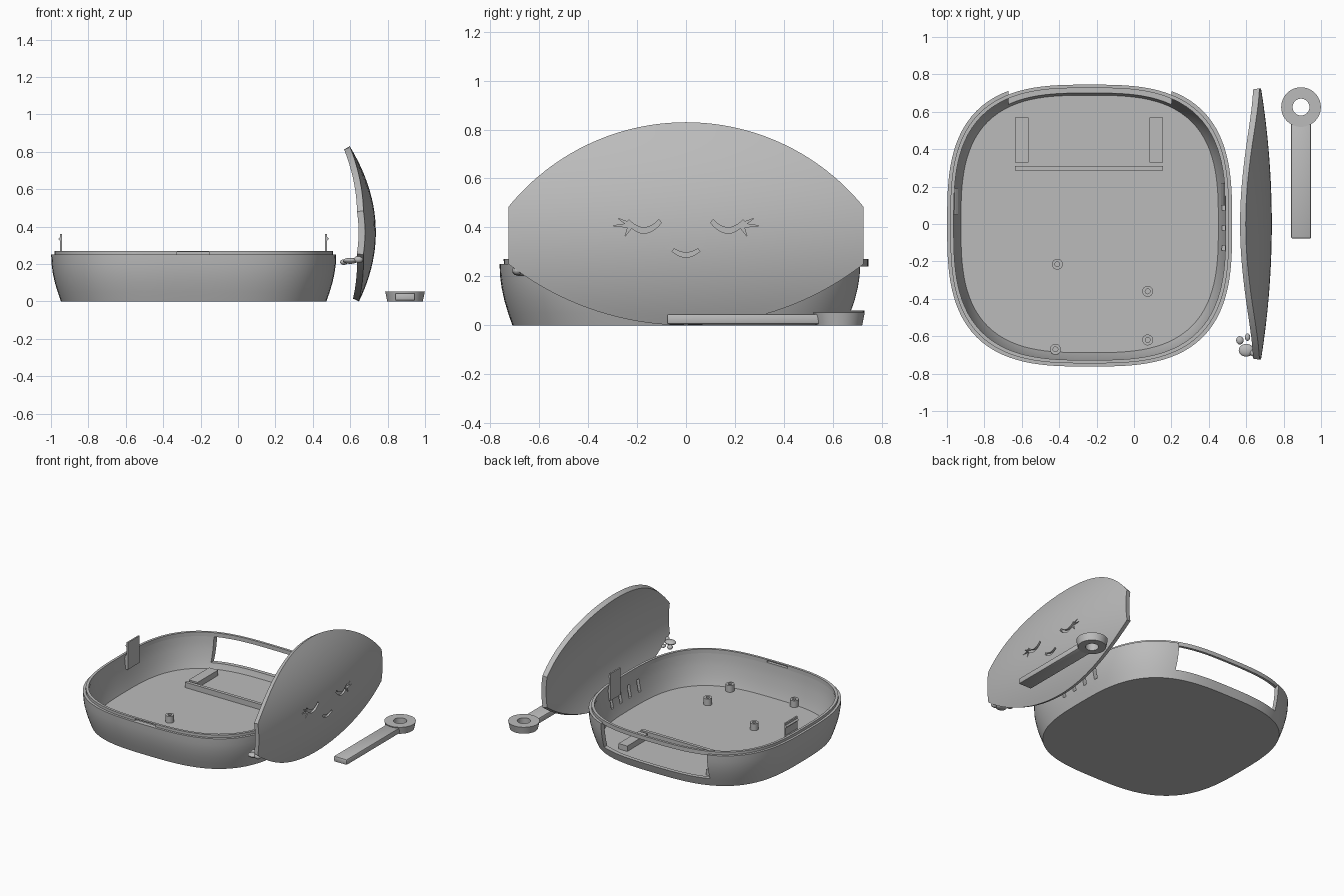
import bpy, bmesh, math
from mathutils import Vector

cube = bpy.data.objects.get("Cube")
if cube:
    bpy.data.objects.remove(cube, do_unlink=True)

grey = bpy.data.materials.new("plain_grey")
grey.use_nodes = True
grey.diffuse_color = (0.5, 0.5, 0.5, 1)
grey.node_tree.nodes["Principled BSDF"].inputs["Base Color"].default_value = (0.5, 0.5, 0.5, 1)

CX = -0.237   # tray centre


def finish(name, bm, recalc=True):
    if recalc:
        bmesh.ops.recalc_face_normals(bm, faces=bm.faces)
    me = bpy.data.meshes.new(name)
    bm.to_mesh(me)
    bm.free()
    me.materials.append(grey)
    ob = bpy.data.objects.new(name, me)
    bpy.context.scene.collection.objects.link(ob)
    return ob


def activate(ob):
    bpy.ops.object.select_all(action='DESELECT')
    ob.select_set(True)
    bpy.context.view_layer.objects.active = ob


def smooth(ob):
    activate(ob)
    bpy.ops.object.shade_smooth_by_angle(angle=math.radians(30))


def cut(target, cutter):
    activate(target)
    mod = target.modifiers.new("cut", 'BOOLEAN')
    mod.operation = 'DIFFERENCE'
    mod.solver = 'EXACT'
    mod.object = cutter
    bpy.ops.object.modifier_apply(modifier=mod.name)
    bpy.data.objects.remove(cutter, do_unlink=True)


def box(name, x, y, z):
    bm = bmesh.new()
    bmesh.ops.create_cube(bm, size=1)
    for v in bm.verts:
        v.co = [a[0] + (c + 0.5) * (a[1] - a[0]) for a, c in zip((x, y, z), v.co)]
    return finish(name, bm)


def loft(name, profile, centre, power=2, n=128, ring=False):
    """Stack superellipse rings of (radius, z); ring=True closes them into a band."""
    bm = bmesh.new()
    loops = []
    for r, z in profile:
        loop = []
        for i in range(n):
            a = 2 * math.pi * i / n
            c, s = math.cos(a), math.sin(a)
            k = r / (abs(c) ** power + abs(s) ** power) ** (1 / power)
            loop.append(bm.verts.new((centre[0] + k * c, centre[1] + k * s, z)))
        loops.append(loop)
    pairs = list(zip(loops, loops[1:]))
    if ring:
        pairs.append((loops[-1], loops[0]))
    else:
        bm.faces.new(loops[0])
        bm.faces.new(loops[-1])
    for a, b in pairs:
        for i in range(n):
            j = (i + 1) % n
            bm.faces.new((a[i], a[j], b[j], b[i]))
    return finish(name, bm)


# Tray shell with curved walls, an open back and vent slots
outer = [(0.71, 0), (0.727, 0.05), (0.742, 0.1), (0.753, 0.15), (0.76, 0.2), (0.762, 0.25)]
inner = [(0.73, 0.25), (0.727, 0.2), (0.72, 0.15), (0.71, 0.1), (0.698, 0.05), (0.688, 0.02)]
tray = loft("tray", outer + inner, (CX, 0), power=3)
cut(tray, box("back_cutter", (-0.67, 0.2), (0.5, 1), (0.06, 0.4)))
for i in range(4):
    y = 0.195 - i * 0.108
    cut(tray, box("vent_cutter", (0.4, 0.6), (y - 0.014, y + 0.014), (0.09, 0.18)))
smooth(tray)

# Rim lip that bridges the open back, with a catch slot in front
lip = loft("rim_lip", [(0.745, 0.24), (0.745, 0.27), (0.727, 0.27), (0.727, 0.24)],
           (CX, 0), power=3, ring=True)
cut(lip, box("catch_cutter", (-0.325, -0.155), (-0.8, -0.7), (0.25, 0.263)))
smooth(lip)

# Snap clips on both side walls
for name, side, y0, y1 in (("right_clip", -1, 0.05, 0.19), ("left_clip", 1, 0.1, 0.22)):
    bm = bmesh.new()
    shape = [(0.703, 0.16), (0.703, 0.36), (0.714, 0.36), (0.714, 0.345),
             (0.724, 0.335), (0.714, 0.325), (0.714, 0.27), (0.73, 0.25), (0.72, 0.16)]
    face = bm.faces.new([bm.verts.new((CX + side * r, y0, z)) for r, z in shape])
    ext = bmesh.ops.extrude_face_region(bm, geom=[face], use_keep_orig=True)
    moved = [g for g in ext["geom"] if isinstance(g, bmesh.types.BMVert)]
    bmesh.ops.translate(bm, verts=moved, vec=(0, y1 - y0, 0))
    finish(name, bm)

# Floor ribs
box("right_floor_rib", (-0.635, -0.563), (0.33, 0.57), (0.015, 0.06))
box("left_floor_rib", (0.083, 0.155), (0.33, 0.57), (0.015, 0.06))
box("cross_floor_rib", (-0.635, 0.155), (0.286, 0.31), (0.015, 0.06))

# Hollow screw posts
for i, p in enumerate([(-0.41, -0.215), (0.073, -0.36), (0.073, -0.62), (-0.42, -0.67)]):
    smooth(loft(f"screw_post_{i + 1}", [(0.029, 0.015), (0.029, 0.07), (0.013, 0.07), (0.013, 0.015)],
                p, n=24, ring=True))


# Domed face panel standing on its edge
def dome(y, z):
    return 0.737 - 0.66 * (z - 0.37) ** 2 - 0.11 * y * y


def sag(y, radius):
    return radius - math.sqrt(radius * radius - y * y)


bm = bmesh.new()
NY, NZ = 48, 24
grid = []
for i in range(NY + 1):
    y = 0.725 * math.sin(math.pi / 2 * (2 * i / NY - 1))
    low, high = sag(y, 1.176), 0.83 - sag(y, 0.934)
    col = []
    for j in range(NZ + 1):
        z = low + (high - low) * j / NZ
        col.append(bm.verts.new((dome(y, z), y, z)))
    grid.append(col)
for a, b in zip(grid, grid[1:]):
    for j in range(NZ):
        bm.faces.new((a[j], b[j], b[j + 1], a[j + 1]))
panel = finish("face_panel", bm, recalc=False)
activate(panel)
solid = panel.modifiers.new("thickness", 'SOLIDIFY')
solid.thickness = 0.035
solid.offset = -1
bpy.ops.object.modifier_apply(modifier=solid.name)


# Engraved eyes, lashes and mouth
def engrave(points):
    y = sum(p[0] for p in points) / len(points)
    z = sum(p[1] for p in points) / len(points)
    bm = bmesh.new()
    back = dome(y, z) - 0.015
    face = bm.faces.new([bm.verts.new((back, *p)) for p in points])
    ext = bmesh.ops.extrude_face_region(bm, geom=[face], use_keep_orig=True)
    moved = [g for g in ext["geom"] if isinstance(g, bmesh.types.BMVert)]
    bmesh.ops.translate(bm, verts=moved, vec=(0.1, 0, 0))
    cut(panel, finish("engraving_cutter", bm))


def smile(y, half, low, rise, high, rise_in):
    us = [i / 6 - 1 for i in range(13)]
    engrave([(y + half * u, low + rise * u * u) for u in us] +
            [(y + half * 0.85 * u, high + rise_in * u * u) for u in reversed(us)])


smile(0, 0.057, 0.278, 0.024, 0.297, 0.016)
for side in (-1, 1):
    smile(side * 0.172, 0.072, 0.376, 0.043, 0.399, 0.033)
    for ty, tz in ((0.105, 0.437), (0.125, 0.407), (0.078, 0.362)):
        tip, base = Vector((ty, tz)), Vector((0.054, 0.408))
        across = (tip - base).orthogonal().normalized() * 0.009
        engrave([(side * (0.172 + p.x), p.y) for p in (tip, base + across, base - across)])
smooth(panel)

# Small knot of beads behind the panel corner
beads = [((0.566, -0.622, 0.21), (0.02, 0.022, 0.015)),
         ((0.60, -0.675, 0.217), (0.04, 0.034, 0.016)),
         ((0.607, -0.605, 0.214), (0.014, 0.02, 0.012)),
         ((0.645, -0.69, 0.225), (0.025, 0.02, 0.02))]
for i, (pos, size) in enumerate(beads):
    bm = bmesh.new()
    bmesh.ops.create_uvsphere(bm, u_segments=20, v_segments=12, radius=1)
    for v in bm.verts:
        v.co = [p + s * c for p, s, c in zip(pos, size, v.co)]
    smooth(finish(f"bead_{i + 1}", bm))

# Loose handle with a ringed end
handle = box("handle_bar", (0.84, 0.947), (-0.078, 0.545), (0.004, 0.046))
activate(handle)
bev = handle.modifiers.new("soft_edges", 'BEVEL')
bev.width = 0.008
bev.segments = 2
bpy.ops.object.modifier_apply(modifier=bev.name)
smooth(handle)
smooth(loft("handle_ring", [(0.095, 0), (0.106, 0.053), (0.045, 0.053), (0.045, 0)],
            (0.893, 0.625), n=48, ring=True))
